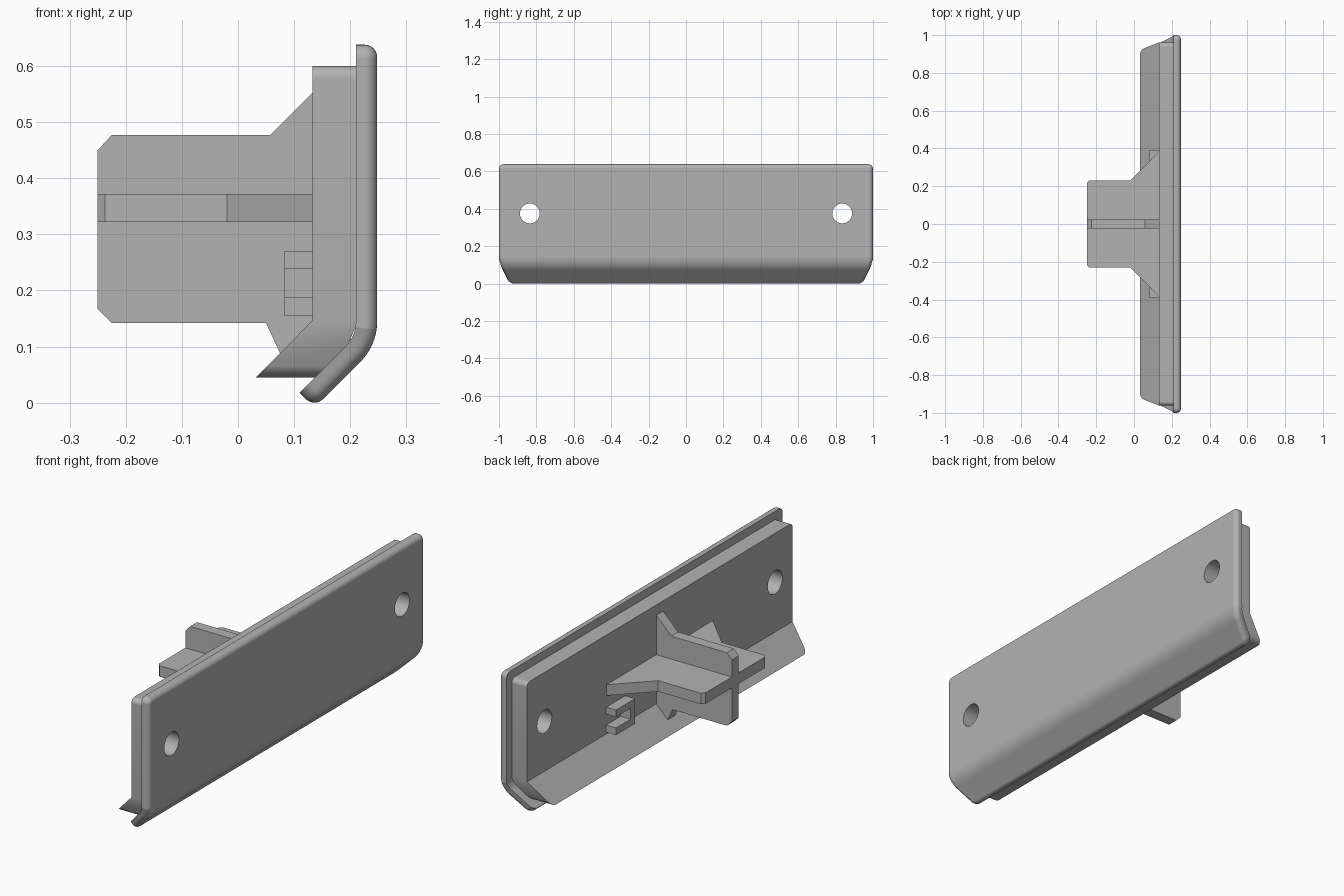
import bpy, bmesh, math
from mathutils import Vector

cube = bpy.data.objects.get("Cube")
if cube:
    bpy.data.objects.remove(cube)

grey = bpy.data.materials.new("mid_grey")
grey.use_nodes = True
grey.diffuse_color = (0.45, 0.45, 0.45, 1)
grey.node_tree.nodes["Principled BSDF"].inputs["Base Color"].default_value = (0.45, 0.45, 0.45, 1)


def prism(points, axis, low, high):
    """Extrude a 2D outline along the given axis (0, 1 or 2)."""
    bm = bmesh.new()

    def place(p, h):
        c = list(p)
        c.insert(axis, h)
        return Vector(c)

    face = bm.faces.new([bm.verts.new(place(p, low)) for p in points])
    ext = bmesh.ops.extrude_face_region(bm, geom=[face])
    for v in ext["geom"]:
        if isinstance(v, bmesh.types.BMVert):
            v.co[axis] = high
    bmesh.ops.recalc_face_normals(bm, faces=bm.faces)
    return bm


def finish(bm, name, smooth=False):
    bmesh.ops.recalc_face_normals(bm, faces=bm.faces)
    mesh = bpy.data.meshes.new(name)
    bm.to_mesh(mesh)
    bm.free()
    mesh.materials.append(grey)
    obj = bpy.data.objects.new(name, mesh)
    bpy.context.collection.objects.link(obj)
    if smooth:
        activate(obj)
        bpy.ops.object.shade_smooth_by_angle(angle=math.radians(30))
    return obj


def activate(obj):
    bpy.ops.object.select_all(action="DESELECT")
    obj.select_set(True)
    bpy.context.view_layer.objects.active = obj


def round_edges(bm, edges, radius, segments):
    bmesh.ops.bevel(bm, geom=edges, offset=radius, segments=segments,
                    profile=0.5, affect="EDGES", clamp_overlap=True)


def drill(obj):
    """Cut the two screw holes straight through along x."""
    for side in (-1, 1):
        ring = [(side * 0.835 + 0.053 * math.cos(a), 0.375 + 0.053 * math.sin(a))
                for a in (math.tau * i / 40 for i in range(40))]
        cutter = finish(prism(ring, 0, 0, 0.4), "hole_cutter")
        cutter.hide_render = True
        activate(obj)
        mod = obj.modifiers.new("hole", "BOOLEAN")
        mod.object, mod.operation, mod.solver = cutter, "DIFFERENCE", "EXACT"
        bpy.ops.object.modifier_apply(modifier=mod.name)
        bpy.data.objects.remove(cutter)
    activate(obj)
    bpy.ops.object.shade_smooth_by_angle(angle=math.radians(30))
    mod = obj.modifiers.new("even_shading", "WEIGHTED_NORMAL")
    mod.keep_sharp = True


# Cover plate: a flat rounded slab, then its lower lip is bent by 45 degrees
BACK, THICK, BEND_Z, RADIUS = 0.21, 0.038, 0.145, 0.064
ARC = RADIUS * math.pi / 4
TOP, TIP = 0.638 - BEND_Z, -0.166
outline = [(-1, TOP), (1, TOP), (1, -0.01), (0.945, TIP), (-0.945, TIP), (-1, -0.01)]
bm = prism(outline, 0, 0, THICK)
corners = [e for e in bm.edges
           if abs(e.verts[0].co.x - e.verts[1].co.x) > 0.01 and abs(e.verts[0].co.z) > 0.1]
round_edges(bm, corners, 0.025, 6)
rim = [e for e in bm.edges if all(v.co.x > THICK - 1e-4 for v in e.verts)]
round_edges(bm, rim, 0.022, 6)
STEPS = 10
for i in range(STEPS + 1):
    bmesh.ops.bisect_plane(bm, geom=bm.verts[:] + bm.edges[:] + bm.faces[:], dist=1e-5,
                           plane_co=(0, 0, -ARC * i / STEPS), plane_no=(0, 0, 1))
for v in bm.verts:
    depth, s = v.co.x, v.co.z
    if s >= 0:
        v.co.x, v.co.z = BACK + depth, BEND_Z + s
    else:
        a = min(-s / RADIUS, math.pi / 4)
        rest = max(-s - ARC, 0)
        r = RADIUS + depth
        v.co.x = BACK - RADIUS + r * math.cos(a) - rest * math.sin(a)
        v.co.z = BEND_Z - r * math.sin(a) - rest * math.cos(a)
drill(finish(bm, "cover_plate"))

# Backing block with a sloping lower flange that narrows downwards
side = [(0.133, 0.6), (0.214, 0.6), (0.214, 0.147), (0.195, 0.1),
        (0.14, 0.045), (0.032, 0.045), (0.133, 0.147)]
bm = prism(side, 1, -0.962, 0.962)
bmesh.ops.bisect_plane(bm, geom=bm.verts[:] + bm.edges[:] + bm.faces[:], dist=1e-5,
                       plane_co=(0, 0, 0.147), plane_no=(0, 0, 1))
for v in bm.verts:
    v.co.y *= 1 - 0.42 * max(0, 0.147 - v.co.z)
ends = [e for e in bm.edges
        if abs(e.verts[0].co.y - e.verts[1].co.y) < 0.01
        and (all(v.co.z > 0.59 for v in e.verts) or all(v.co.z < 0.05 for v in e.verts))]
round_edges(bm, ends, 0.022, 6)
drill(finish(bm, "backing_block"))

# Crossed ribs
upright = [(-0.25, 0.167), (-0.225, 0.142), (0.05, 0.142), (0.075, 0.088), (0.1, 0.09),
           (0.15, 0.147), (0.15, 0.553), (0.133, 0.553), (0.057, 0.477),
           (-0.225, 0.477), (-0.25, 0.45)]
finish(prism(upright, 1, -0.025, 0.025), "upright_rib")
half = [(-0.25, 0.217), (-0.237, 0.23), (-0.02, 0.23), (0.133, 0.385), (0.15, 0.385)]
level = half + [(x, -y) for x, y in reversed(half)]
finish(prism(level, 2, 0.322, 0.372), "level_rib")

# C-shaped clips, open towards the ends
for name, s in (("back_clip", 1), ("front_clip", -1)):
    shape = [(0.25, 0.155), (0.388, 0.155), (0.388, 0.188), (0.283, 0.188),
             (0.283, 0.238), (0.388, 0.238), (0.388, 0.27), (0.25, 0.27)]
    finish(prism([(s * y, z) for y, z in shape], 0, 0.083, 0.14), name)
